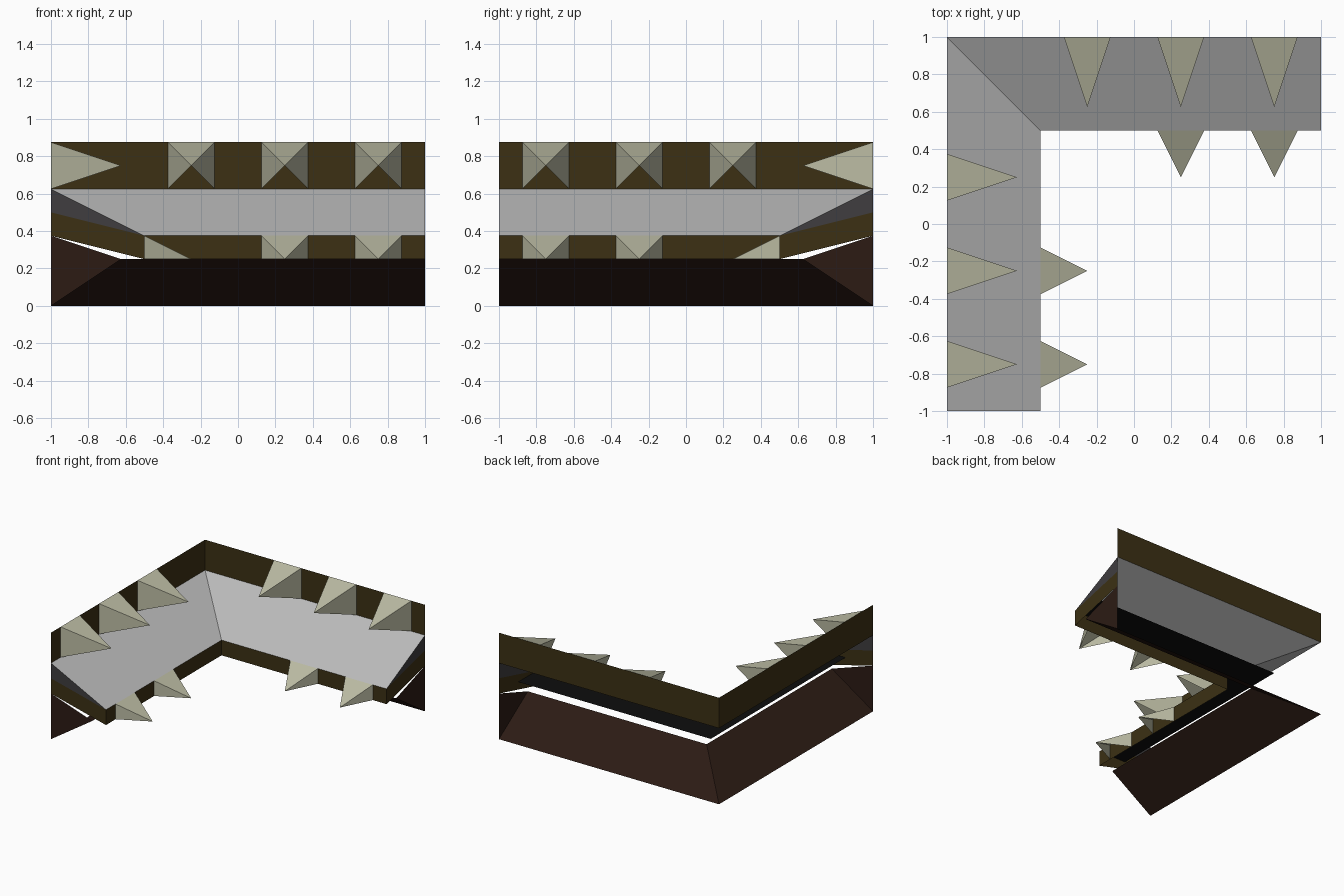
import bpy

if "Cube" in bpy.data.objects:
    bpy.data.objects.remove(bpy.data.objects["Cube"])

# d = distance inward from the outer wall line, t = position along an arm


def back(t, d, z):
    return (t, 1 - d, z)


def left(t, d, z):
    return (-1 + d, -t, z)


def material(name, rgb):
    m = bpy.data.materials.new(name)
    m.diffuse_color = (*rgb, 1)
    m.use_nodes = True
    m.node_tree.nodes["Principled BSDF"].inputs["Base Color"].default_value = m.diffuse_color
    return m


BROWN = material("brown", (0.045, 0.03, 0.007))
GREY = material("grey", (0.5, 0.5, 0.5))
DARK_GREY = material("dark_grey", (0.05, 0.047, 0.05))
DARK_BROWN = material("dark_brown", (0.025, 0.011, 0.007))
BLACK = material("black", (0.004, 0.004, 0.004))
BONE = material("bone", (0.5, 0.5, 0.37))


def make(name, verts, faces, mat):
    me = bpy.data.meshes.new(name)
    me.from_pydata(verts, [], faces)
    me.materials.append(mat)
    ob = bpy.data.objects.new(name, me)
    bpy.context.collection.objects.link(ob)
    return ob


def strip(name, a, b, mat):
    """Mitred L-shaped strip between two profile points (d, z)."""
    verts = []
    for d, z in (a, b):
        verts += [back(1, d, z), back(-1 + d, d, z), left(1, d, z)]
    make(name, verts, [(0, 1, 4, 3), (1, 2, 5, 4)], mat)


def end_caps(name, outline, mat):
    """Flat cap on the free end of each arm; outline is counter-clockwise."""
    n = len(outline)
    verts = [left(1, d, z) for d, z in outline] + [back(1, d, z) for d, z in outline]
    make(name, verts, [tuple(range(n)), tuple(range(2 * n - 1, n - 1, -1))], mat)


def teeth(name, centres, d, length, z0, z1, tip_z):
    """Open-bottomed pyramids pointing inward on both arms."""
    verts, faces = [], []
    for arm in (back, left):
        for c in centres:
            o = len(verts)
            for t, z in ((-1, z0), (1, z0), (1, z1), (-1, z1)):
                verts.append(arm(c + t * 0.125, d, z))
            verts.append(arm(c, d + length, tip_z))
            for f in ((3, 4, 2), (3, 0, 4), (2, 4, 1)):
                f = f if arm is back else f[::-1]
                faces.append(tuple(o + i for i in f))
    make(name, verts, faces, BONE)


# Upper gum band, sloping ledge, inner gum band and the dark shelf behind it
strip("upper_band", (0, 0.875), (0, 0.625), BROWN)
strip("sloping_ledge", (0, 0.625), (0.5, 0.375), GREY)
strip("inner_band", (0.5, 0.375), (0.5, 0.25), BROWN)
strip("dark_shelf", (0.5, 0.375), (0.25, 0.375), BLACK)

# Sloping lower panel
strip("lower_panel", (0.375, 0.25), (0, 0), DARK_BROWN)

# Caps on the free ends
end_caps("ledge_end", [(0, 0.5), (0.5, 0.375), (0, 0.625)], DARK_GREY)
end_caps("band_end", [(0, 0.375), (0.5, 0.25), (0.5, 0.375), (0, 0.5)], BROWN)
end_caps("lower_end", [(0, 0), (0.375, 0.25), (0, 0.375)], DARK_BROWN)

# Two rows of teeth
teeth("upper_teeth", (-0.25, 0.25, 0.75), 0, 0.375, 0.625, 0.875, 0.75)
teeth("lower_teeth", (0.25, 0.75), 0.5, 0.25, 0.25, 0.375, 0.25)
